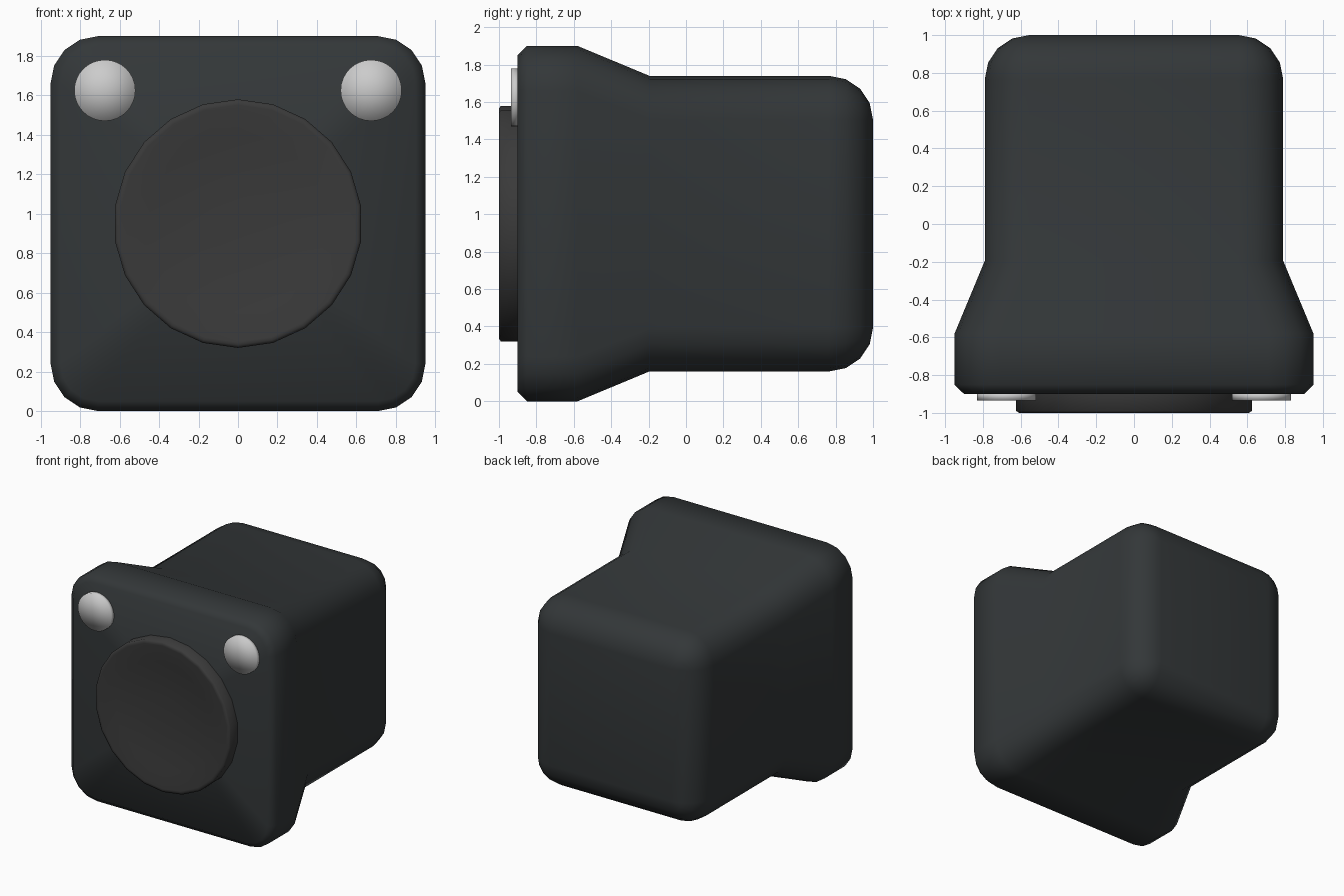
import bpy, bmesh
from math import sin, cos, pi, radians

if "Cube" in bpy.data.objects:
    bpy.data.objects.remove(bpy.data.objects["Cube"])

ZC = 0.95  # height of the model's axis


def material(name, rgb):
    m = bpy.data.materials.new(name)
    m.diffuse_color = (*rgb, 1)
    m.use_nodes = True
    m.node_tree.nodes["Principled BSDF"].inputs["Base Color"].default_value = m.diffuse_color
    return m


def loft(name, rings, mat=None, sharp=None):
    """Skin equal-length rings of points, capping both ends."""
    bm = bmesh.new()
    loops = [[bm.verts.new(p) for p in ring] for ring in rings]
    for a, b in zip(loops, loops[1:]):
        for i in range(len(a)):
            j = (i + 1) % len(a)
            bm.faces.new((a[i], a[j], b[j], b[i]))
    for loop in (loops[0], loops[-1]):
        cap = bm.faces.new(loop)
        bmesh.ops.poke(bm, faces=[cap])
    bmesh.ops.remove_doubles(bm, verts=bm.verts, dist=1e-4)
    bmesh.ops.recalc_face_normals(bm, faces=bm.faces)
    for f in bm.faces:
        f.smooth = True
    if sharp is not None:
        for e in bm.edges:
            e.smooth = not (e.is_manifold and e.calc_face_angle() > sharp)
    me = bpy.data.meshes.new(name)
    bm.to_mesh(me)
    bm.free()
    ob = bpy.data.objects.new(name, me)
    bpy.context.collection.objects.link(ob)
    if mat:
        me.materials.append(mat)
    return ob


def rounded_square(y, half, r, seg=4):
    core = half - r
    pts = []
    for k in range(4):
        sx, sz = ((1, 1), (-1, 1), (-1, -1), (1, -1))[k]
        for i in range(seg + 1):
            a = k * pi / 2 + i * pi / 2 / seg
            pts.append((sx * core + r * cos(a), y, ZC + sz * core + r * sin(a)))
    return pts


def circle(y, r, n, x=0, z=ZC):
    return [(x + r * sin(2 * pi * i / n), y, z + r * cos(2 * pi * i / n)) for i in range(n)]


dark = material("dark_casing", (0.033, 0.038, 0.040))
lens_mat = material("dark_lens", (0.042, 0.042, 0.042))

# Casing: flared front, narrower rear box with rounded back edges
R = 0.235
sections = [(-0.9, 0.9, 0.19), (-0.85, 0.95, 0.24), (-0.58, 0.95, 0.24), (-0.195, 0.79, R)]
for i in range(5):
    t = i * pi / 8
    r = max(R * cos(t), 0)
    sections.append((1 - R + R * sin(t), 0.79 - R + r, r))
loft("casing", [rounded_square(*s) for s in sections], dark)

# Large round front lens with a shallow dished face
lens_profile = [(-0.88, 0.63), (-0.99, 0.63), (-1.0, 0.615)]
lens_profile += [(-1.0 + 0.05 * (1 - k * k), 0.6 * k) for k in (1, 0.75, 0.5, 0.25)]
loft("lens", [circle(y, r, 22) for y, r in lens_profile], lens_mat, radians(60))

# Pair of small round studs above the lens
for side, x in (("left", -0.675), ("right", 0.675)):
    loft(side + "_stud", [circle(y, 0.155, 32, x, 1.625) for y in (-0.89, -0.935)])
